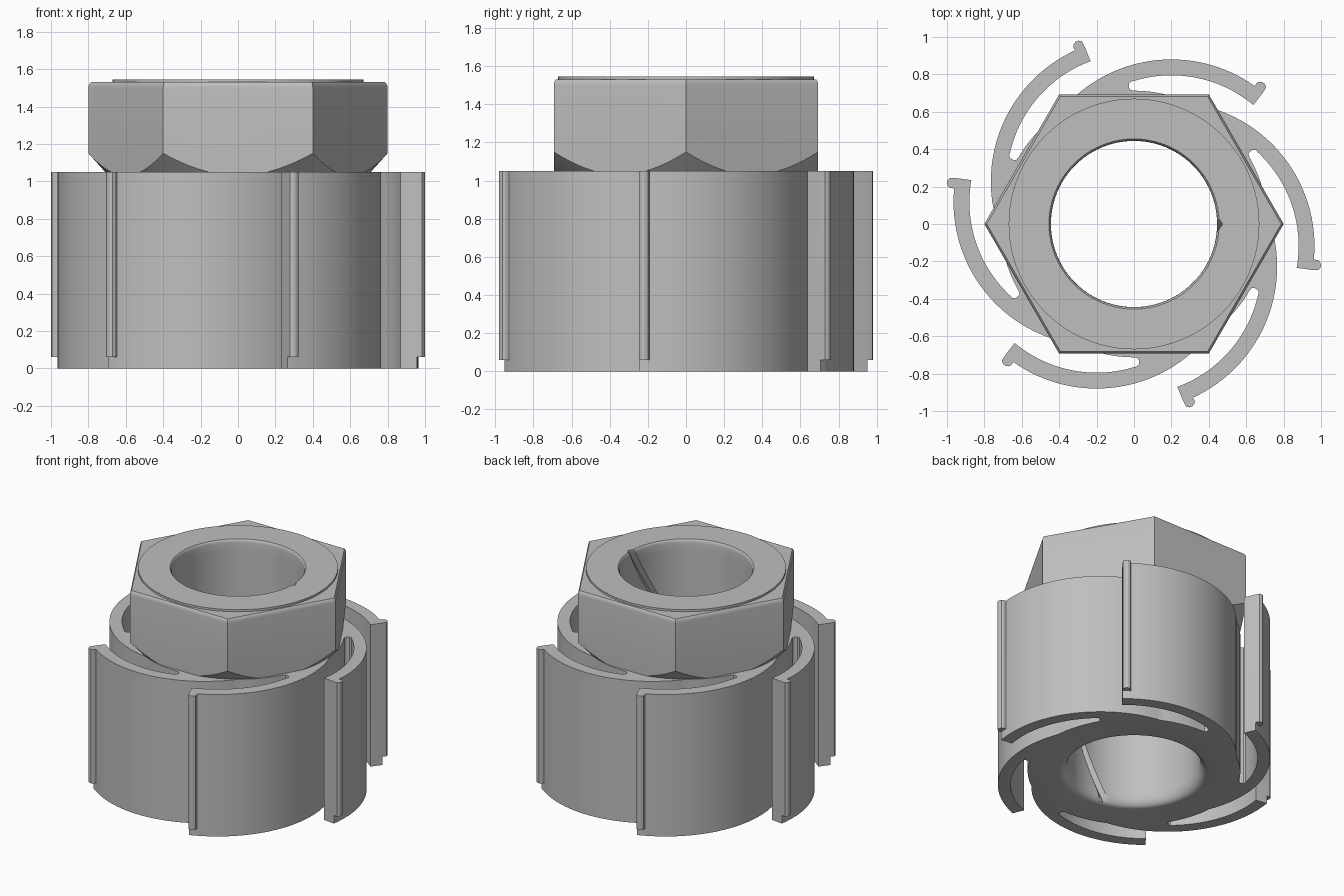
import bpy, bmesh
from math import cos, sin, pi, radians

cube = bpy.data.objects.get("Cube")
if cube:
    bpy.data.objects.remove(cube, do_unlink=True)

# One plain grey for the whole part
GREY = (0.52, 0.52, 0.52, 1.0)
grey = bpy.data.materials.new("plain_grey")
grey.use_nodes = True
grey.diffuse_color = GREY
grey.node_tree.nodes["Principled BSDF"].inputs["Base Color"].default_value = GREY


def polar(r, deg, centre=(0, 0)):
    a = radians(deg)
    return (centre[0] + r * cos(a), centre[1] + r * sin(a))


def arc(r, start, end, steps, centre=(0, 0)):
    return [polar(r, start + (end - start) * i / steps, centre) for i in range(steps + 1)]


def loft(name, levels):
    """Solid through a list of (loop of xy points, z), capped at both ends."""
    bm = bmesh.new()
    rings = [[bm.verts.new((x, y, z)) for x, y in loop] for loop, z in levels]
    n = len(rings[0])
    for low, high in zip(rings, rings[1:]):
        for i in range(n):
            j = (i + 1) % n
            bm.faces.new((low[i], low[j], high[j], high[i]))
    bm.faces.new(rings[0][::-1])
    bm.faces.new(rings[-1])
    bmesh.ops.remove_doubles(bm, verts=bm.verts, dist=1e-5)
    bmesh.ops.recalc_face_normals(bm, faces=bm.faces)
    mesh = bpy.data.meshes.new(name)
    bm.to_mesh(mesh)
    bm.free()
    mesh.materials.append(grey)
    obj = bpy.data.objects.new(name, mesh)
    bpy.context.collection.objects.link(obj)
    return obj


def select_only(obj):
    bpy.ops.object.select_all(action='DESELECT')
    obj.select_set(True)
    bpy.context.view_layer.objects.active = obj


def boolean(obj, tool, operation):
    mod = obj.modifiers.new("cut", 'BOOLEAN')
    mod.operation = operation
    mod.solver = 'EXACT'
    mod.object = tool
    select_only(obj)
    bpy.ops.object.modifier_apply(modifier=mod.name)


# Clutch body: six curved spring arms around a round core
ARM_CENTRE = (0.195, -0.118)
CORE = 0.713
BUMP = [(0.985, -0.247), (0.998, -0.232), (1.0, -0.217), (0.994, -0.2), (0.982, -0.192)]
PLAIN = [(0.957, -0.24), (0.958, -0.23), (0.96, -0.217), (0.961, -0.205), (0.962, -0.198)]


def body_outline(tip):
    slot_end = [polar(0.717, 31.4), polar(0.728, 32), polar(0.75, 32), polar(0.761, 31.3)]
    inner = arc(0.685, 47, -9.8, 22, ARM_CENTRE)
    heel = [(0.956, -0.246)]
    outer = arc(0.77, -5.4, 81.8, 32, ARM_CENTRE)
    core = arc(CORE, 67, 90, 6)
    sector = slot_end + inner + heel + tip + outer + core
    loop = []
    for k in range(6):
        c, s = cos(k * pi / 3), sin(k * pi / 3)
        loop += [(x * c - y * s, x * s + y * c) for x, y in sector]
    return loop


plain, bumped = body_outline(PLAIN), body_outline(BUMP)
body = loft("spring_arm_body", [(plain, 0), (plain, 0.06), (bumped, 0.06), (bumped, 1.05)])


# Hex nut with softened top edge and conical lower chamfer
def ring(r, sides):
    return [polar(r, 360 * i / sides) for i in range(sides)]


nut = loft("hex_nut", [(ring(r, 6), z) for r, z in (
    (0.8, 1.04), (0.8, 1.5), (0.798, 1.512), (0.794, 1.522), (0.787, 1.53))])
cone = loft("chamfer_cone", [(ring(r, 128), z) for r, z in (
    (0.69, 1.03), (0.71, 1.05), (0.98, 1.35), (0.98, 1.7))])
boolean(nut, cone, 'INTERSECT')

# Thin raised disc on the nut
disc = loft("top_disc", [(ring(0.67, 96), 1.515), (ring(0.67, 96), 1.545)])


# Bore with flared ends and a shallow spiral groove
def bore_ring(r, z):
    start = -68 * (1.545 - z)
    loop = ring(r, 96)
    loop[0] = (max(r, 0.474), 0)
    c, s = cos(radians(start)), sin(radians(start))
    return [(x * c - y * s, x * s + y * c) for x, y in loop], z


profile = [(0.5, -0.05)]
for i in range(7):
    a = i / 6 * pi / 2
    profile.append((0.5 - 0.055 * sin(a), 0.09 * (1 - cos(a))))
profile += [(0.445, 0.09 + 1.43 * i / 26) for i in range(1, 27)]
profile += [(0.447, 1.532), (0.451, 1.54), (0.455, 1.545), (0.455, 1.6)]
bore = loft("bore_cutter", [bore_ring(r, z) for r, z in profile])

for part in (body, nut, disc):
    boolean(part, bore, 'DIFFERENCE')
    select_only(part)
    bpy.ops.object.shade_smooth_by_angle(angle=radians(25))

# Remove the cutting helpers
for helper in (cone, bore):
    helper.hide_render = True
    bpy.data.objects.remove(helper, do_unlink=True)
